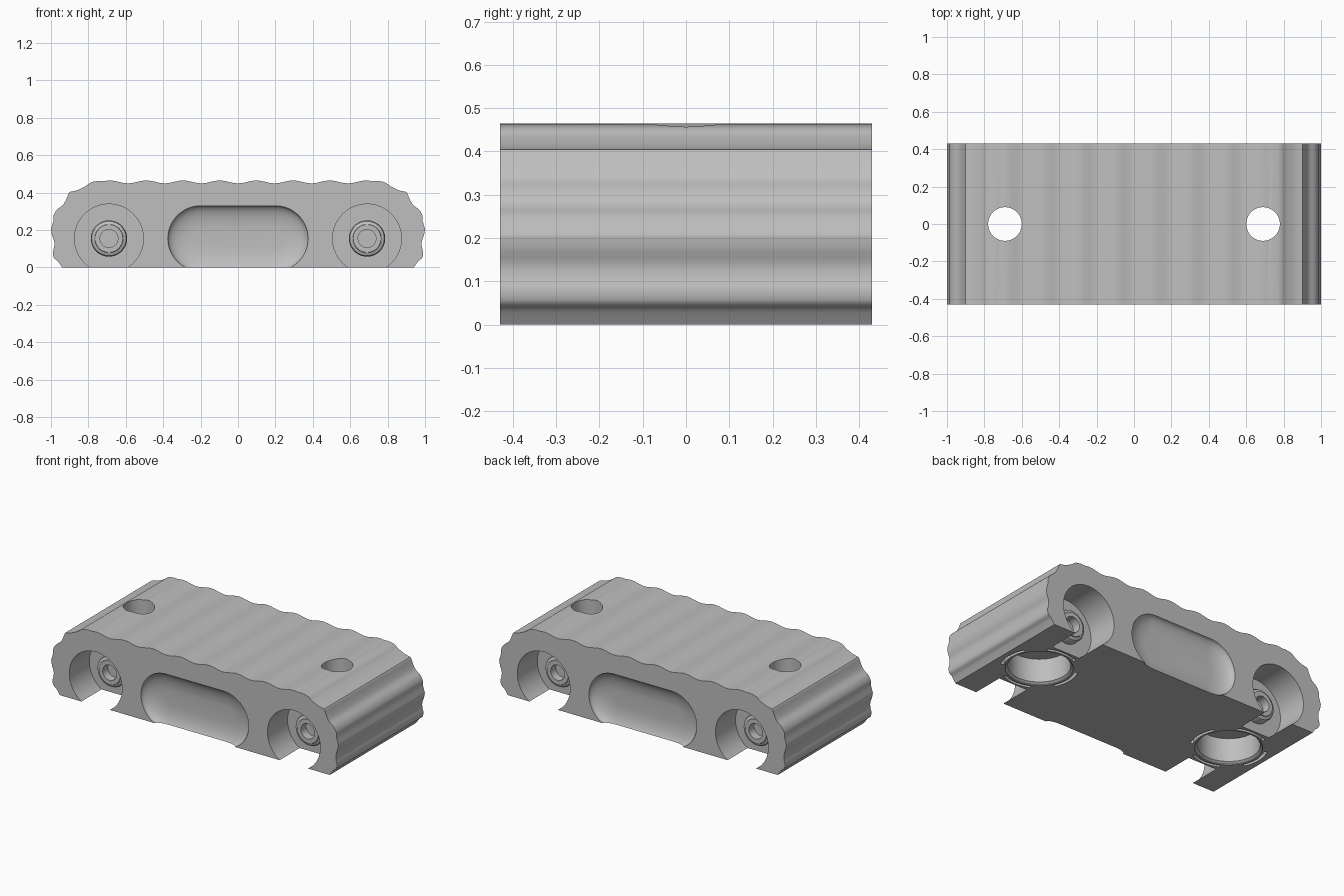
import bpy
import bmesh
from math import cos, sin, pi, radians
from mathutils import Vector

if "Cube" in bpy.data.objects:
    bpy.data.objects.remove(bpy.data.objects["Cube"])

grey = bpy.data.materials.new("mid_grey")
grey.use_nodes = True
grey.diffuse_color = (0.52, 0.52, 0.52, 1)
grey.node_tree.nodes["Principled BSDF"].inputs["Base Color"].default_value = (0.52, 0.52, 0.52, 1)

HALF_DEPTH = 0.43      # half of the body depth along y
AXLE_X, AXLE_Z = 0.69, 0.155
POCKET_BACK = 0.23     # distance of pocket floors from the centre plane


def loft(name, rings):
    """Closed solid through matching rings of points, capped at both ends."""
    bm = bmesh.new()
    loops = [[bm.verts.new(p) for p in ring] for ring in rings]
    count = len(loops[0])
    for a, b in zip(loops, loops[1:]):
        for i in range(count):
            j = (i + 1) % count
            bm.faces.new((a[i], a[j], b[j], b[i]))
    bm.faces.new(loops[0])
    bm.faces.new(loops[-1])
    bmesh.ops.recalc_face_normals(bm, faces=bm.faces)
    mesh = bpy.data.meshes.new(name)
    bm.to_mesh(mesh)
    bm.free()
    obj = bpy.data.objects.new(name, mesh)
    bpy.context.collection.objects.link(obj)
    mesh.materials.append(grey)
    return obj


def circle(r, n=64):
    return [(r * cos(2 * pi * i / n), r * sin(2 * pi * i / n)) for i in range(n)]


def turned_z(name, x, profile):
    """Round solid about a vertical axis; profile holds (radius, z)."""
    return loft(name, [[(x + u, v, z) for u, v in circle(r)] for r, z in profile])


def turned_y(name, x, side, profile):
    """Round solid about a y axis; profile holds (radius, distance from centre)."""
    return loft(name, [[(x + u, side * d, AXLE_Z + v) for u, v in circle(r)]
                       for r, d in profile])


def activate(obj):
    bpy.ops.object.select_all(action="DESELECT")
    obj.select_set(True)
    bpy.context.view_layer.objects.active = obj


def cut(target, cutter):
    mod = target.modifiers.new("cut", "BOOLEAN")
    mod.operation = "DIFFERENCE"
    mod.solver = "EXACT"
    mod.object = cutter
    activate(target)
    bpy.ops.object.modifier_apply(modifier=mod.name)
    bpy.data.objects.remove(cutter)


def smooth_curve(points, steps=4):
    """Flowing curve through the given points."""
    pts = [Vector(p) for p in points]
    pts = [pts[0]] + pts + [pts[-1]]
    out = []
    for a, b, c, d in zip(pts, pts[1:], pts[2:], pts[3:]):
        for k in range(steps):
            t = k / steps
            out.append(b + (c - a) * t / 2 + (a * 2 - b * 5 + c * 4 - d) * t * t / 2
                       + (b * 3 - a - c * 3 + d) * t ** 3 / 2)
    return out + [pts[-1]]


# Body outline: rippled top and scalloped ends
PITCH = 0.196
ripple = [(x, 0.4575 - 0.0075 * cos(2 * pi * x / PITCH))
          for x in (0.72 * (i / 60 - 1) for i in range(121))]
shoulder = smooth_curve([(0.74, 0.463), (0.784, 0.456), (0.816, 0.434),
                         (0.86, 0.413), (0.90, 0.404)])
upper_end = smooth_curve([(0.905, 0.398), (0.918, 0.365), (0.936, 0.335), (0.968, 0.309),
                          (0.985, 0.28), (0.987, 0.25), (0.998, 0.212)])
lower_end = smooth_curve([(1.0, 0.205), (0.995, 0.175), (0.983, 0.14), (0.983, 0.11),
                          (0.99, 0.08), (0.985, 0.052), (0.965, 0.035), (0.95, 0.015), (0.94, 0)])
end = [tuple(p) for p in shoulder + upper_end + lower_end]
outline = ripple + end + [(-x, z) for x, z in reversed(end)]
body = loft("body", [[(x, y, z) for x, z in outline] for y in (-HALF_DEPTH, HALF_DEPTH)])


# Rounded finger recesses on the front and back
def stadium(r, y, n=24):
    pts = []
    for sign in (1, -1):
        for i in range(n + 1):
            a = -pi / 2 + pi * i / n
            pts.append((sign * (0.2 + r * cos(a)), y, AXLE_Z + sign * r * sin(a)))
    return pts


for side in (-1, 1):
    bowl = [(0.175, -0.05)]
    for i in range(11):
        a = i / 10 * radians(84)
        bowl.append((0.175 - 0.14 * (1 - cos(a)), 0.055 * sin(a)))
    cut(body, loft("recess_cutter",
                   [stadium(r, side * (HALF_DEPTH - d)) for r, d in bowl]))


def arc_slot(x, middle):
    """Curved bar used to cut one thin slot around a lower bore."""
    inner, outer, n = 0.202, 0.22, 12
    angles = [middle + radians(27) * (2 * i / n - 1) for i in range(n + 1)]
    plan = [(outer, a) for a in angles] + [(inner, a) for a in reversed(angles)]
    return loft("slot_cutter", [[(x + r * cos(a), r * sin(a), z) for r, a in plan]
                                for z in (-0.05, 0.09)])


for x in (-AXLE_X, AXLE_X):
    # Round pockets in the front and back faces
    for side in (-1, 1):
        cut(body, turned_y("pocket_cutter", x, side, [(0.184, 0.5), (0.184, POCKET_BACK)]))
    # Stepped vertical bore with a chamfered mouth
    cut(body, turned_z("bore_cutter", x, [(0.19, -0.05), (0.19, 0.004), (0.176, 0.014),
                                          (0.176, 0.16), (0.09, 0.16), (0.09, 0.6)]))
    # Thin curved slots around the bore
    for quarter in range(4):
        cut(body, arc_slot(x, quarter * pi / 2))

# Hollow bosses on the pocket floors
bosses = []
for x, x_name in ((-AXLE_X, "right"), (AXLE_X, "left")):
    for side, y_name in ((-1, "front"), (1, "back")):
        bosses.append(turned_y(f"{y_name}_{x_name}_boss", x, side, [
            (0.097, POCKET_BACK - 0.01), (0.097, 0.27), (0.092, 0.28), (0.076, 0.287),
            (0.074, 0.292), (0.048, 0.292), (0.048, 0.24)]))

for obj in [body] + bosses:
    activate(obj)
    bpy.ops.object.shade_smooth_by_angle(angle=radians(30))
